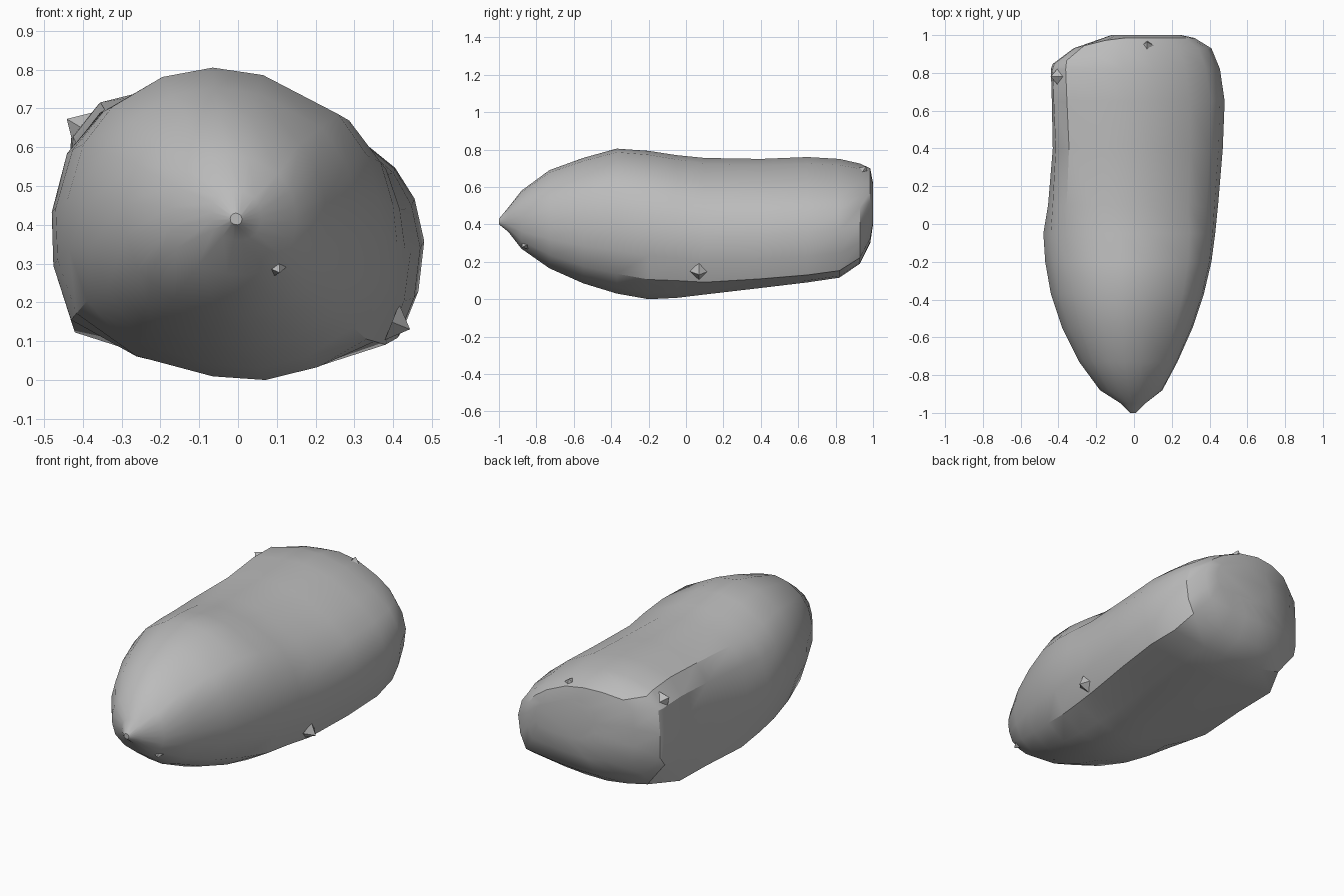
import bpy, bmesh, math
from mathutils import Matrix, Vector

cube = bpy.data.objects.get("Cube")
if cube:
    bpy.data.objects.remove(cube)

grey = bpy.data.materials.new("stone_grey")
grey.use_nodes = True
colour = (0.5, 0.5, 0.5, 1)
grey.diffuse_color = colour
grey.node_tree.nodes["Principled BSDF"].inputs["Base Color"].default_value = colour


def normalise(points):
    """Scale a cross-section so that both axes run from 0 to 1."""
    xs, zs = zip(*points)
    return [((x - min(xs)) / (max(xs) - min(xs)), (z - min(zs)) / (max(zs) - min(zs)))
            for x, z in points]


# Round front section, and rear section with a flat base and a sloping shoulder
front_section = normalise([
    (.4, .36), (.39, .46), (.36, .57), (.28, .68), (.07, .785), (-.07, .805),
    (-.21, .78), (-.35, .7), (-.43, .6), (-.475, .45), (-.47, .32), (-.42, .18),
    (-.27, .065), (-.07, .01), (.065, 0), (.2, .035), (.32, .11), (.38, .24)])
rear_section = normalise([
    (.475, .35), (.45, .46), (.40, .54), (.29, .63), (.12, .72), (-.05, .755),
    (-.2, .75), (-.36, .71), (-.43, .62), (-.44, .45), (-.44, .28), (-.42, .13),
    (-.2, .1), (-.07, .08), (.07, .08), (.2, .09), (.42, .12), (.46, .22)])
SIDES = len(front_section)

# Rings: y, share of rear section, x limits, z limits, slant of the end face
rings = [
    (-1, 0, -.02, .01, .40, .43, 0),
    (-.95, 0, -.07, .06, .36, .49, 0),
    (-.88, 0, -.18, .15, .27, .58, 0),
    (-.73, 0, -.29, .23, .165, .69, 0),
    (-.55, 0, -.38, .31, .085, .755, 0),
    (-.37, 0, -.44, .37, .03, .805, 0),
    (-.2, .05, -.47, .41, 0, .793, 0),
    (-.05, .2, -.48, .43, .007, .77, 0),
    (.1, .6, -.455, .445, .025, .755, 0),
    (.4, .85, -.43, .47, .06, .75, 0),
    (.65, 1, -.435, .48, .09, .76, 0),
    (.82, 1, -.44, .455, .115, .75, 0),
    (.93, 1, -.43, .41, .19, .725, .25),
    (.985, 1, -.32, .32, .3, .70, .25),
    (1, 1, -.12, .25, .4, .62, 0)]


def finish(bm, name):
    bmesh.ops.recalc_face_normals(bm, faces=bm.faces)
    mesh = bpy.data.meshes.new(name)
    bm.to_mesh(mesh)
    bm.free()
    mesh.materials.append(grey)
    obj = bpy.data.objects.new(name, mesh)
    bpy.context.collection.objects.link(obj)
    return obj


# Body: loft through the rings
bm = bmesh.new()
loops = []
for y, share, x0, x1, z0, z1, slant in rings:
    loop = []
    for f, r in zip(front_section, rear_section):
        u, v = Vector(f).lerp(Vector(r), share)
        x = x0 + u * (x1 - x0)
        loop.append(bm.verts.new((x, y - slant * max(0, -.1 - x), z0 + v * (z1 - z0))))
    loops.append(loop)

# Clipped lower corner of the rear end
for loop in loops[-4:-2]:
    loop[11].co.x += .09

for a, b in zip(loops, loops[1:]):
    for i in range(SIDES):
        j = (i + 1) % SIDES
        bm.faces.new((a[i], a[j], b[j], b[i]))
bm.faces.new(loops[0])
bm.faces.new(loops[-1])
body = finish(bm, "body")
bpy.context.view_layer.objects.active = body
body.select_set(True)
bpy.ops.object.shade_smooth_by_angle(angle=math.radians(32))

# Small angular chips: low pyramids seated on the surface, facing outwards
chips = {"rear_chip": ((.07, .95, .69), (0, .6, 1)),
         "corner_chip": ((-.42, .78, .66), (-1, 0, .6)),
         "base_chip": ((.42, .07, .14), (1, 0, -.4)),
         "nose_chip": ((.1, -.86, .29), (.4, -1, -.7))}
for name, (place, facing) in chips.items():
    bm = bmesh.new()
    turn = Vector(facing).to_track_quat("Z", "Y").to_matrix().to_4x4()
    bmesh.ops.create_cone(bm, cap_ends=True, segments=4, radius1=.05, radius2=0,
                          depth=.05, matrix=Matrix.Translation(place) @ turn)
    finish(bm, name)
